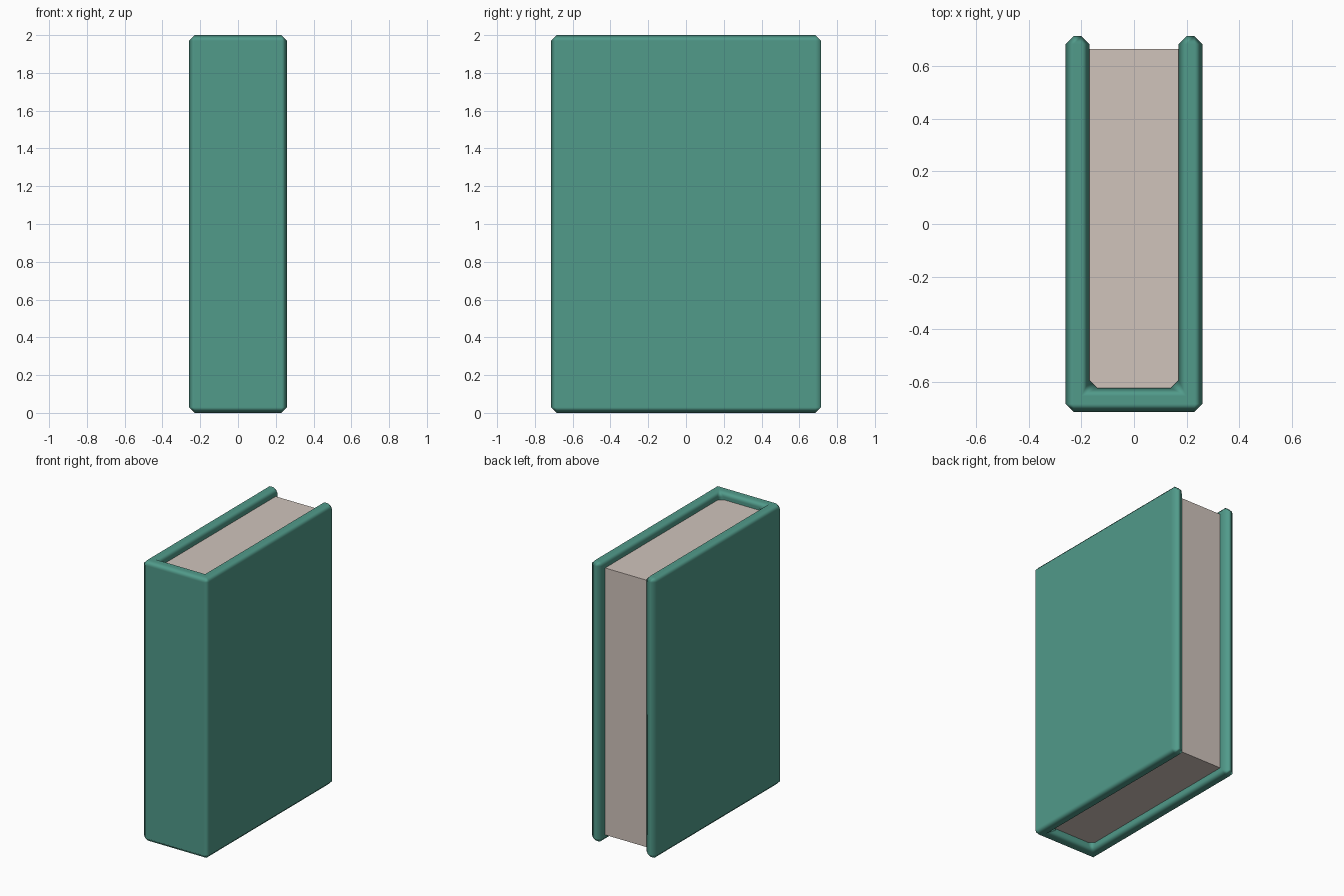
import bpy, bmesh

if "Cube" in bpy.data.objects:
    bpy.data.objects.remove(bpy.data.objects["Cube"])


def material(name, rgb):
    m = bpy.data.materials.new(name)
    m.diffuse_color = (*rgb, 1.0)
    m.use_nodes = True
    m.node_tree.nodes["Principled BSDF"].inputs["Base Color"].default_value = m.diffuse_color
    return m


def extrude_profile(name, points, z0, z1, mat):
    """Closed solid from a plan outline (counter-clockwise) between two heights."""
    bm = bmesh.new()
    face = bm.faces.new([bm.verts.new((x, y, z0)) for x, y in points])
    top = bmesh.ops.extrude_face_region(bm, geom=[face])["geom"]
    for v in top:
        if isinstance(v, bmesh.types.BMVert):
            v.co.z = z1
    bmesh.ops.recalc_face_normals(bm, faces=bm.faces)
    mesh = bpy.data.meshes.new(name)
    bm.to_mesh(mesh)
    bm.free()
    mesh.materials.append(mat)
    obj = bpy.data.objects.new(name, mesh)
    bpy.context.collection.objects.link(obj)
    return obj


green = material("green cloth", (0.082, 0.325, 0.255))
paper = material("warm paper", (0.63, 0.55, 0.50))

W, D, T, H = 0.26, 0.715, 0.09, 2.0   # half width, half depth, board thickness, height
IN = W - T

# Cover: U-shaped shell of two boards and the spine, with soft chamfered edges
half = [(W, -D), (W, D), (IN, D), (IN, -D + T)]
outline = half + [(-x, y) for x, y in reversed(half)]
cover = extrude_profile("cover", outline, 0, H, green)
for p in cover.data.polygons:
    p.use_smooth = True
bevel = cover.modifiers.new("soft edges", 'BEVEL')
bevel.width = 0.03
bevel.segments = 1
bevel.limit_method = 'ANGLE'
normals = cover.modifiers.new("flat boards", 'WEIGHTED_NORMAL')
normals.weight = 100

# Page block, recessed at the top, bottom and fore edge
back, front = 0.667, -D + T - 0.02
px = IN + 0.005
extrude_profile("pages", [(-px, front), (px, front), (px, back), (-px, back)],
                0.05, H - 0.05, paper)
